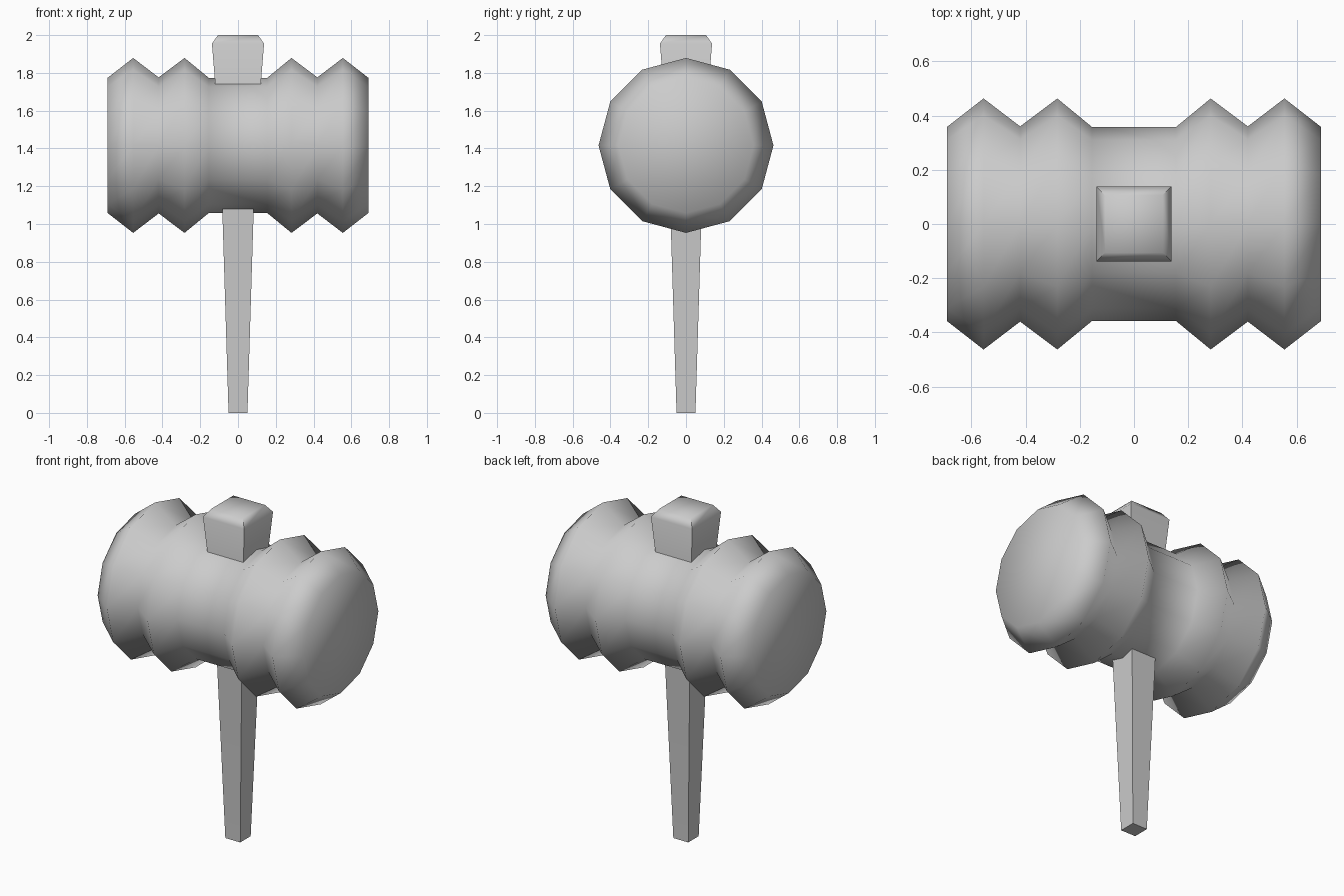
import bpy, bmesh
from math import cos, sin, pi, sqrt, radians

if "Cube" in bpy.data.objects:
    bpy.data.objects.remove(bpy.data.objects["Cube"])


def loft(name, rings, angle):
    """Skin a stack of equal-sized rings, cap both ends, smooth below the angle."""
    bm = bmesh.new()
    loops = [[bm.verts.new(p) for p in ring] for ring in rings]
    n = len(loops[0])
    for a, b in zip(loops, loops[1:]):
        for i in range(n):
            j = (i + 1) % n
            bm.faces.new((a[i], a[j], b[j], b[i]))
    bm.faces.new(loops[0])
    bm.faces.new(loops[-1])
    bmesh.ops.recalc_face_normals(bm, faces=bm.faces[:])
    mesh = bpy.data.meshes.new(name)
    bm.to_mesh(mesh)
    bm.free()
    obj = bpy.data.objects.new(name, mesh)
    bpy.context.collection.objects.link(obj)
    bpy.ops.object.select_all(action='DESELECT')
    obj.select_set(True)
    bpy.context.view_layer.objects.active = obj
    bpy.ops.object.shade_smooth_by_angle(angle=radians(angle))
    return obj


# Mallet head: 12-sided ridged barrel along x, mirrored profile of (x, radius)
CENTRE_Z = 1.416
half = [(0.155, 0.358), (0.283, 0.463), (0.42, 0.36), (0.555, 0.463), (0.69, 0.358)]
profile = [(-x, r) for x, r in reversed(half)] + half
loft("mallet_head",
     [[(x, r * sin(i * pi / 6), CENTRE_Z + r * cos(i * pi / 6)) for i in range(12)]
      for x, r in profile], 180)

# Handle: square shaft flaring through the head to a chamfered top, (z, half width)
shaft = [(0.0, 0.05), (1.40, 0.093), (1.955, 0.138), (2.0, 0.106)]
corners = [(-1, -1), (1, -1), (1, 1), (-1, 1)]
loft("handle", [[(sx * w, sy * w, z) for sx, sy in corners] for z, w in shaft], 65)
